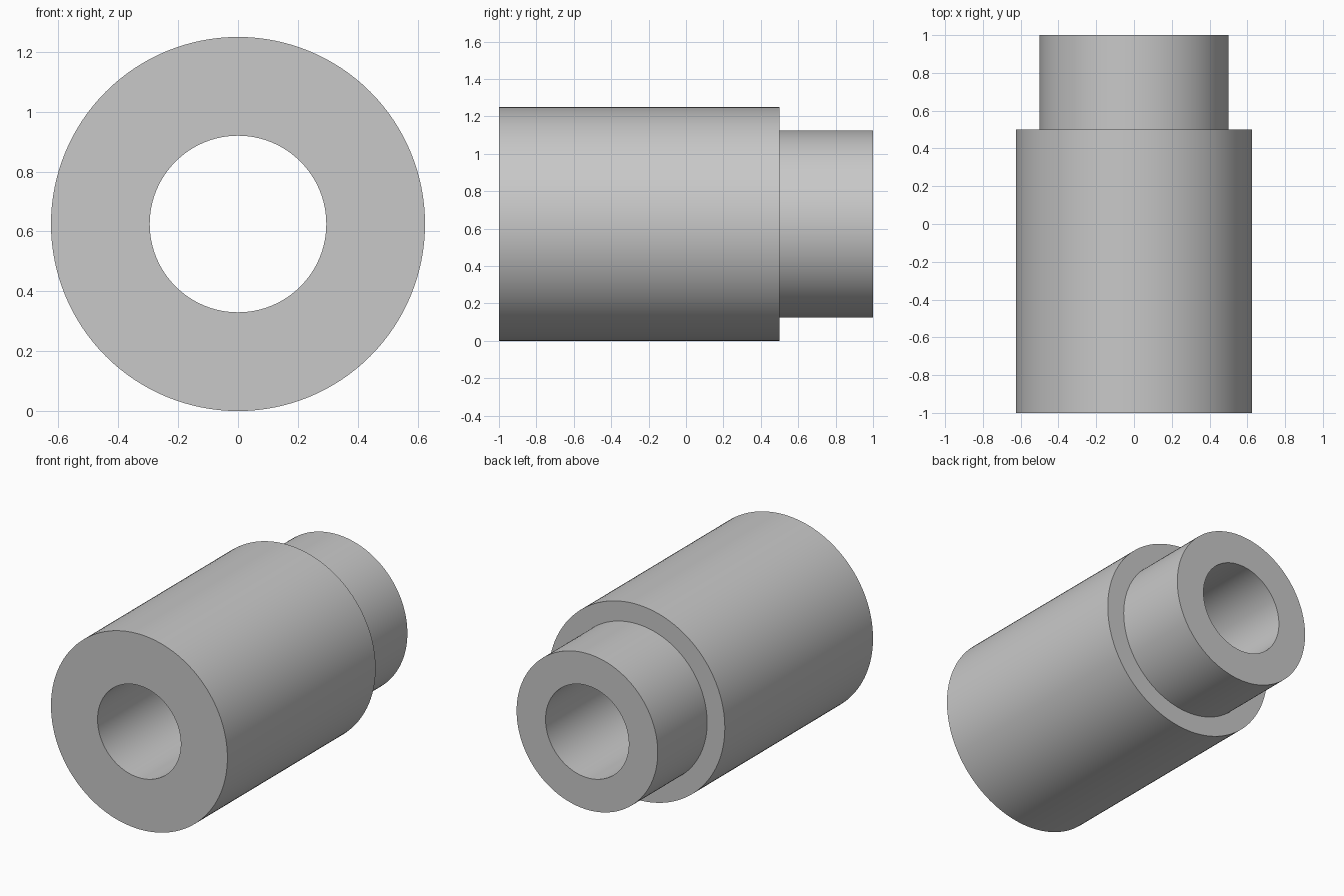
import bpy
import bmesh
import math
from mathutils import Matrix, Vector

cube = bpy.data.objects.get("Cube")
if cube:
    bpy.data.objects.remove(cube, do_unlink=True)

OUTER, SPIGOT, BORE = 0.625, 0.5, 0.295
FRONT, SHOULDER, BACK = -1.0, 0.5, 1.0
SEGMENTS = 128

grey = bpy.data.materials.new("plain grey")
grey.use_nodes = True
colour = (0.58, 0.58, 0.58, 1)
grey.diffuse_color = colour
grey.node_tree.nodes["Principled BSDF"].inputs["Base Color"].default_value = colour

# Closed half section of the stepped sleeve: (radius, y)
section = [(BORE, FRONT), (OUTER, FRONT), (OUTER, SHOULDER),
           (SPIGOT, SHOULDER), (SPIGOT, BACK), (BORE, BACK)]

# Revolve the section about the bore axis
bm = bmesh.new()
verts = [bm.verts.new((r, y, 0)) for r, y in section]
edges = [bm.edges.new((v, verts[i - 1])) for i, v in enumerate(verts)]
bmesh.ops.spin(bm, geom=verts + edges, cent=(0, 0, 0), axis=(0, 1, 0),
               angle=math.tau, steps=SEGMENTS, use_merge=True)
bmesh.ops.remove_doubles(bm, verts=bm.verts, dist=0.0001)
bmesh.ops.recalc_face_normals(bm, faces=bm.faces)
bmesh.ops.transform(bm, matrix=Matrix.Translation(Vector((0, 0, OUTER))), verts=bm.verts)

mesh = bpy.data.meshes.new("stepped_sleeve")
bm.to_mesh(mesh)
bm.free()
mesh.materials.append(grey)
sleeve = bpy.data.objects.new("stepped_sleeve", mesh)
bpy.context.collection.objects.link(sleeve)

# Smooth walls with crisp rims
bpy.ops.object.select_all(action='DESELECT')
sleeve.select_set(True)
bpy.context.view_layer.objects.active = sleeve
bpy.ops.object.shade_smooth_by_angle(angle=math.radians(30))
